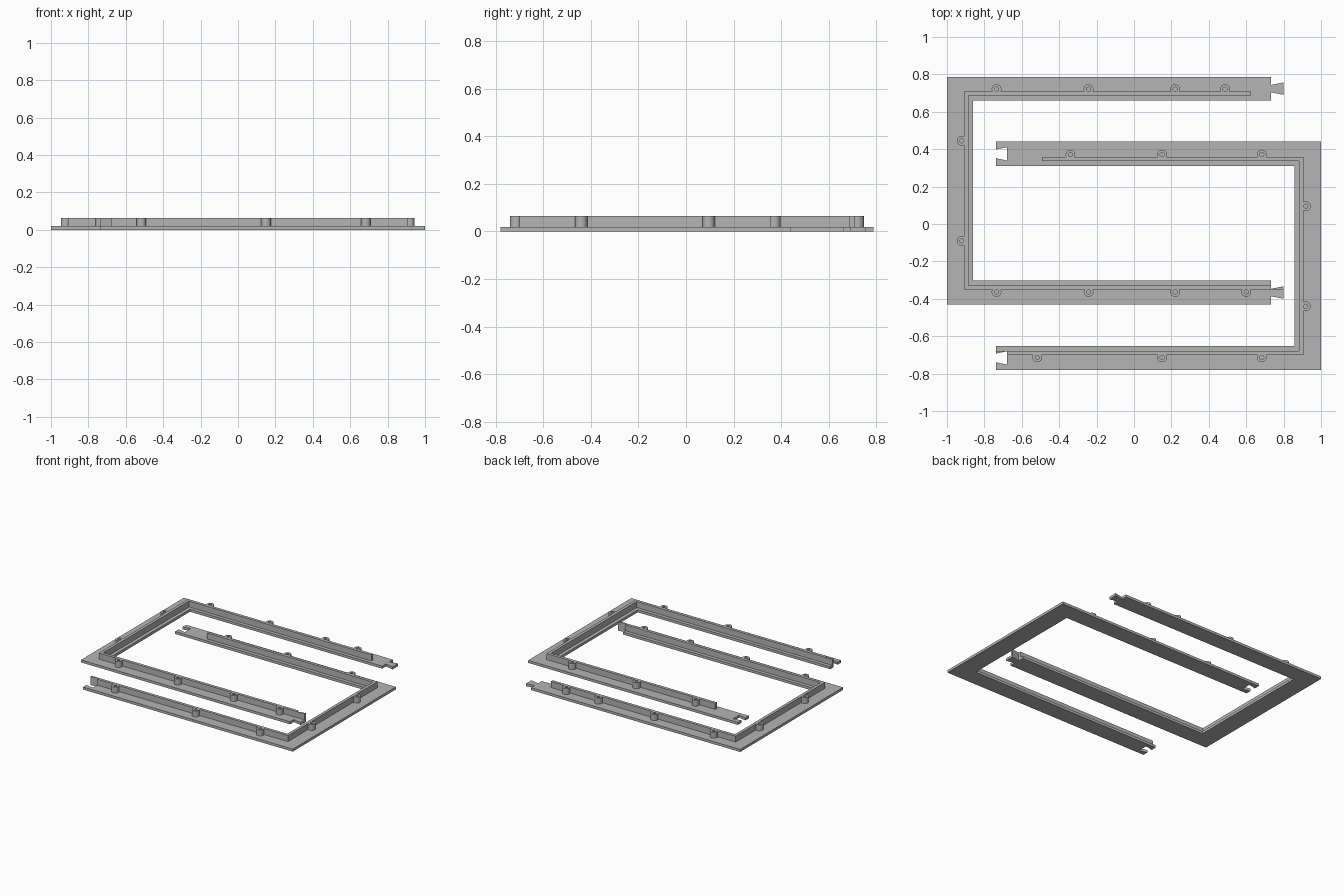
import bpy, bmesh, math

PLATE, TOP = 0.019, 0.064          # plate thickness, overall height
LIP, WALL = 0.026, 0.048           # wall faces measured out from the opening
OFFSET, R_OUT, R_HOLE = 0.013, 0.026, 0.011

if "Cube" in bpy.data.objects:
    bpy.data.objects.remove(bpy.data.objects["Cube"])

grey = bpy.data.materials.new("plain grey")
grey.use_nodes = True
grey.diffuse_color = (0.46, 0.46, 0.46, 1)
grey.node_tree.nodes["Principled BSDF"].inputs["Base Color"].default_value = grey.diffuse_color


def finish(bm, name):
    bmesh.ops.recalc_face_normals(bm, faces=bm.faces)
    mesh = bpy.data.meshes.new(name)
    bm.to_mesh(mesh)
    bm.free()
    mesh.materials.append(grey)
    obj = bpy.data.objects.new(name, mesh)
    bpy.context.collection.objects.link(obj)
    return obj


def prism(name, outline, z0, z1):
    """Extrude a flat outline upward."""
    bm = bmesh.new()
    face = bm.faces.new([bm.verts.new((x, y, z0)) for x, y in outline])
    up = bmesh.ops.extrude_face_region(bm, geom=[face])["geom"]
    bmesh.ops.translate(bm, vec=(0, 0, z1 - z0),
                        verts=[v for v in up if isinstance(v, bmesh.types.BMVert)])
    return finish(bm, name)


def boss(name, x, y, nx, ny, n=32):
    """Screw boss on a wall face at x, y, bulging along nx, ny and cut flat at the wall."""
    bm = bmesh.new()
    rings = []
    for r, z in ((R_OUT, PLATE), (R_OUT, TOP), (R_HOLE, TOP), (R_HOLE, PLATE)):
        ring = []
        for i in range(n):
            a = math.tau * i / n
            out, along = max(r * math.cos(a), -OFFSET) + OFFSET, r * math.sin(a)
            ring.append(bm.verts.new((x + nx * out - ny * along, y + ny * out + nx * along, z)))
        rings.append(ring)
    for a, b in zip(rings, rings[1:] + rings[:1]):
        for i in range(n):
            j = (i + 1) % n
            bm.faces.new((a[i], a[j], b[j], b[i]))
    obj = finish(bm, name)
    bpy.ops.object.select_all(action='DESELECT')
    obj.select_set(True)
    bpy.context.view_layer.objects.active = obj
    bpy.ops.object.shade_smooth_by_angle(angle=math.radians(30))


def joint(end, depth, mid, neck, tip):
    """Dovetail outline at a rail end, from upper to lower corner."""
    return [(end, mid + neck), (end + depth, mid + tip),
            (end + depth, mid - tip), (end, mid - neck)]


def frame_half(name, side, end, out_y, in_y, in_x, neck, tip, wall_ends, wall_tip, bosses):
    """C-shaped half; side is the x direction of its closed end."""
    (yt, yb), (it, ib) = out_y, in_y
    depth = 0.065 if side < 0 else 0.06
    upper = joint(end, depth, (yt + it) / 2, neck, tip)
    lower = joint(end, depth, (yb + ib) / 2, neck, tip)
    plate = ([(side, yt), (end, yt)] + upper + [(end, it), (in_x, it), (in_x, ib), (end, ib)]
             + lower + [(end, yb), (side, yb)])
    prism(name + "_plate", plate, 0, PLATE)

    # upright wall around the opening, its lower end following the dovetail
    xi, xo = in_x + side * LIP, in_x + side * WALL
    top_end, low_end = wall_ends
    wall = ([(top_end, it + WALL), (top_end, it + LIP), (xi, it + LIP), (xi, ib - LIP),
             (low_end, ib - LIP)] + wall_tip + [(xo, ib - WALL), (xo, it + WALL)])
    prism(name + "_wall", wall, PLATE, TOP)

    # screw bosses along the three wall runs
    tops, sides, lows = bosses
    for i, x in enumerate(tops):
        boss(f"{name}_back_boss_{i + 1}", x, it + WALL, 0, 1)
    for i, y in enumerate(sides):
        boss(f"{name}_side_boss_{i + 1}", xo, y, side, 0)
    for i, x in enumerate(lows):
        boss(f"{name}_front_boss_{i + 1}", x, ib - WALL, 0, -1)


# half with tongues, closed at -x
frame_half("tongue_half", -1, 0.733, (0.787, -0.431), (0.66, -0.302), -0.86,
           0.02, 0.033, (0.625, 0.733),
           [(0.733, -0.347), (0.798, -0.334), (0.798, -0.35)],
           ((-0.735, -0.243, 0.22, 0.487), (0.445, -0.09), (-0.735, -0.243, 0.22, 0.60)))

# half with sockets, closed at +x
frame_half("socket_half", 1, -0.738, (0.44, -0.78), (0.31, -0.652), 0.857,
           0.023, 0.036, (-0.492, -0.738),
           [(-0.738, -0.693), (-0.678, -0.68), (-0.678, -0.70)],
           ((-0.34, 0.15, 0.683), (0.095, -0.44), (-0.517, 0.15, 0.683)))
